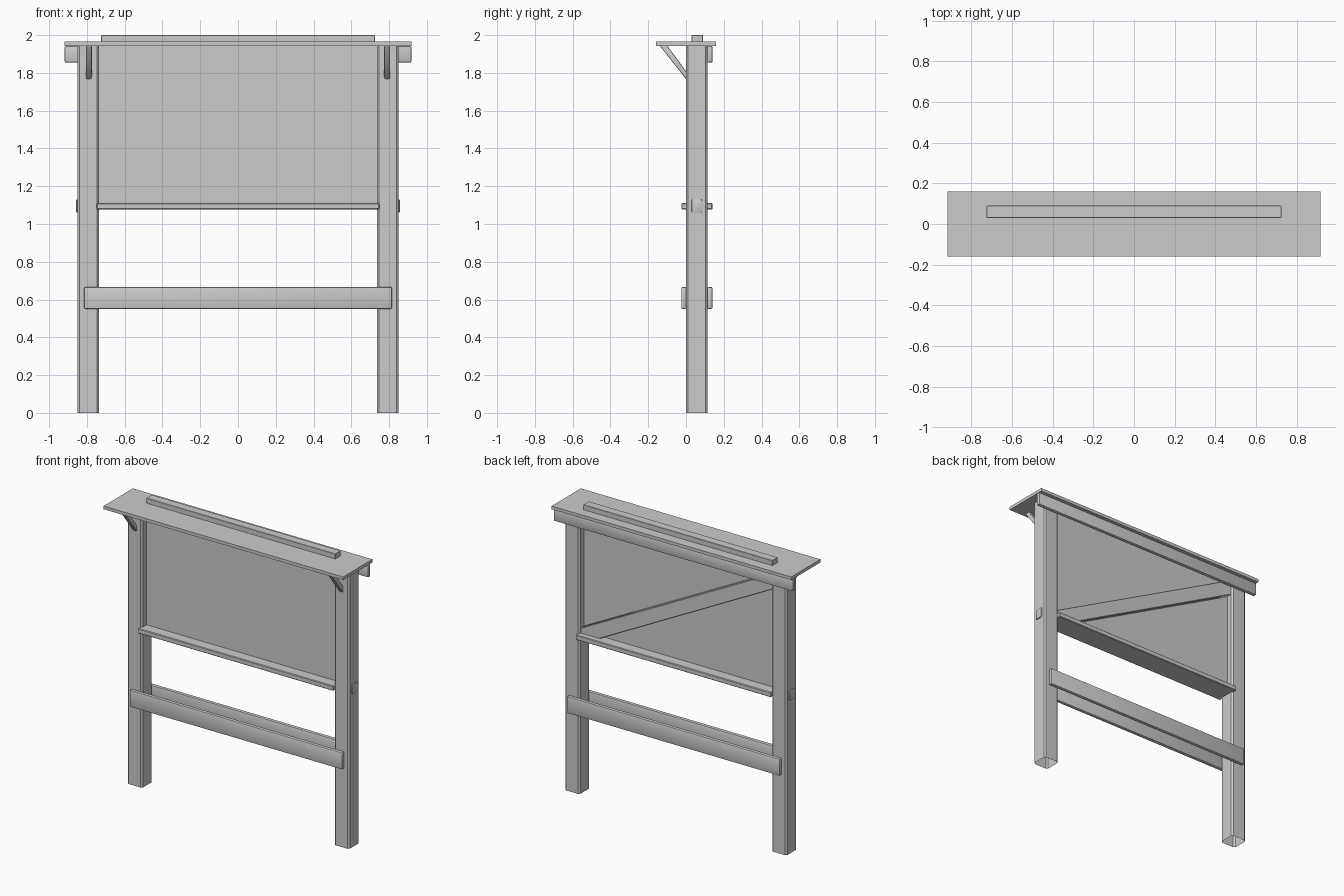
import bpy, bmesh, math
from mathutils import Vector

if "Cube" in bpy.data.objects:
    bpy.data.objects.remove(bpy.data.objects["Cube"])


def finish(name, bm, bevel=0.0, segments=1, edges=None):
    bmesh.ops.recalc_face_normals(bm, faces=bm.faces)
    if bevel:
        bmesh.ops.bevel(bm, geom=edges or bm.edges[:], offset=bevel, segments=segments,
                        profile=0.5, affect='EDGES')
    me = bpy.data.meshes.new(name)
    bm.to_mesh(me)
    bm.free()
    ob = bpy.data.objects.new(name, me)
    bpy.context.collection.objects.link(ob)
    return ob


def box(name, x, y, z, bevel=0.0, segments=1):
    bm = bmesh.new()
    bmesh.ops.create_cube(bm, size=1)
    for v in bm.verts:
        v.co = Vector([(r[0] + r[1]) / 2 + c * (r[1] - r[0])
                       for c, r in zip(v.co, (x, y, z))])
    return finish(name, bm, bevel, segments)


def prism(name, points, offset, bevel=0.0, segments=1):
    # Extrude a planar outline along the offset vector
    bm = bmesh.new()
    face = bm.faces.new([bm.verts.new(p) for p in points])
    new = bmesh.ops.extrude_face_region(bm, geom=[face], use_keep_orig=True)['geom']
    bmesh.ops.translate(bm, verts=[g for g in new if isinstance(g, bmesh.types.BMVert)],
                        vec=offset)
    return finish(name, bm, bevel, segments)


# Posts: chamfered square tubes with an open foot
for s, side in ((-1, "left"), (1, "right")):
    cx, cy, h, c = s * 0.7925, 0.0575, 0.0575, 0.011
    outline = []
    for a, b in ((h, h - c), (h - c, h), (-h + c, h), (-h, h - c),
                 (-h, -h + c), (-h + c, -h), (h - c, -h), (h, -h + c)):
        outline.append((cx + a, cy + b, 0))
    post = prism(side + "_post", outline, (0, 0, 1.945))
    bm = bmesh.new()
    bm.from_mesh(post.data)
    foot = [f for f in bm.faces if all(v.co.z < 0.001 for v in f.verts)]
    bmesh.ops.delete(bm, geom=foot, context='FACES_ONLY')
    bm.to_mesh(post.data)
    bm.free()

    # Ledge tenon showing through the outer side of the post
    xs = sorted((s * 0.84, s * 0.857))
    box(side + "_tenon", xs, (0.03, 0.085), (1.06, 1.13), 0.005, 2)

    # Sloping bracket under the roof
    x0 = s * 0.79 - 0.016
    prism(side + "_roof_bracket",
          [(x0, -0.14, 1.945), (x0, -0.10, 1.945), (x0, 0.003, 1.805), (x0, 0.003, 1.763)],
          (0.032, 0, 0), 0.006, 2)

# Roof board and ridge strip
box("roof_board", (-0.918, 0.918), (-0.16, 0.16), (1.943, 1.965))
box("ridge_strip", (-0.725, 0.725), (0.03, 0.09), (1.963, 2.0), 0.002)

# Beam behind the post tops
box("rear_beam", (-0.918, 0.918), (0.113, 0.14), (1.855, 1.942), 0.006, 2)

# Notice panel and the ledge below it
box("notice_panel", (-0.745, 0.745), (0.05, 0.065), (1.10, 1.945))
box("panel_ledge", (-0.748, 0.748), (-0.025, 0.14), (1.077, 1.111), 0.004)

# Diagonal brace on the back of the panel, cut off by ledge and post
prism("diagonal_brace",
      [(0.75, 0.06, 1.10), (0.61, 0.06, 1.10), (-0.75, 0.06, 1.815),
       (-0.75, 0.06, 1.925), (0.75, 0.06, 1.14)], (0, 0.04, 0), 0.004)

# Lower rails on the front and back
box("front_rail", (-0.815, 0.815), (-0.025, 0.002), (0.55, 0.667), 0.007, 2)
box("back_rail", (-0.815, 0.815), (0.113, 0.14), (0.55, 0.667), 0.007, 2)

# Smooth only the rounded bevels
for ob in bpy.context.scene.objects:
    ob.select_set(True)
    bpy.context.view_layer.objects.active = ob
bpy.ops.object.shade_smooth_by_angle(angle=math.radians(32))
